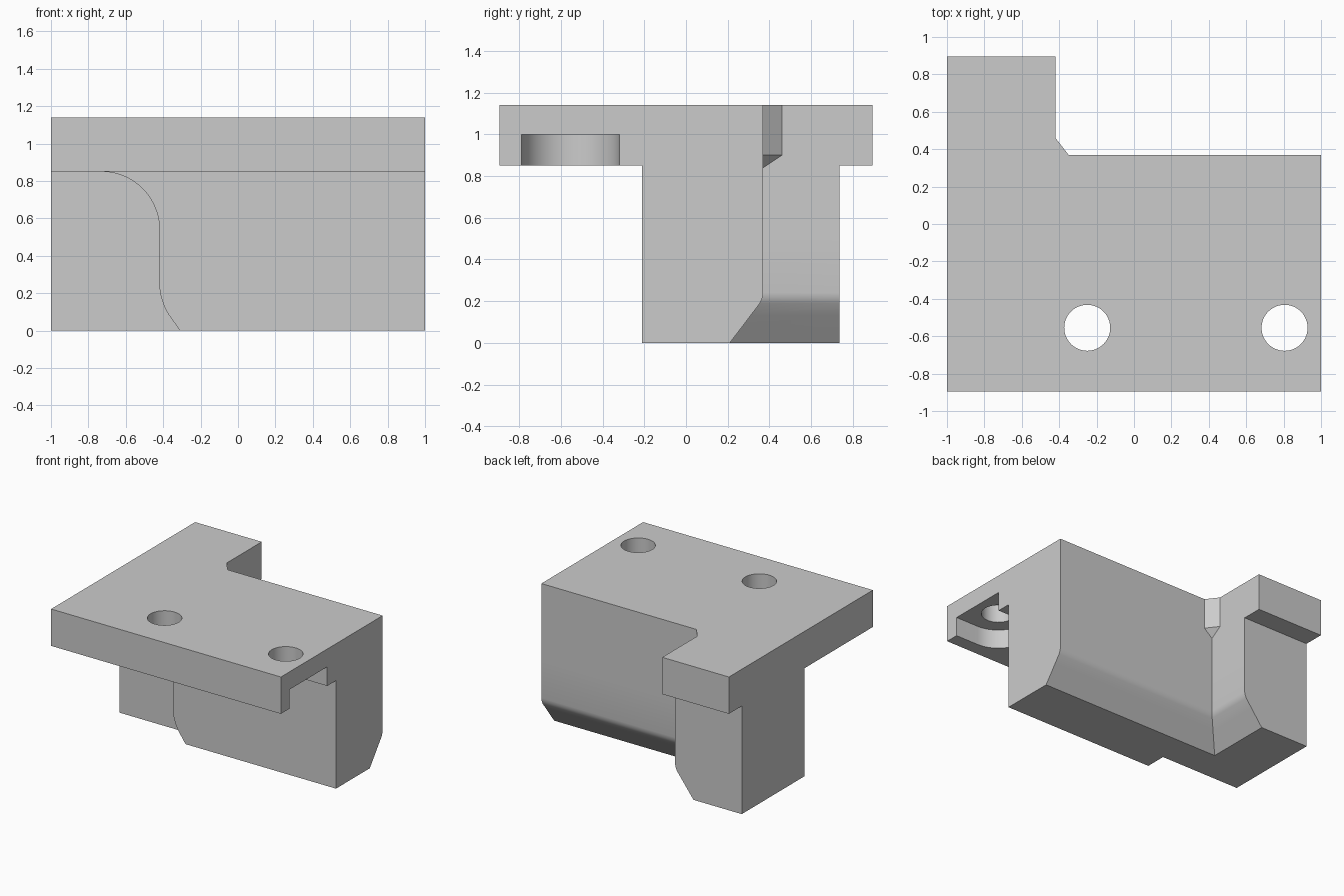
import bpy, bmesh
from math import sin, cos, pi, radians

cube = bpy.data.objects.get("Cube")
if cube:
    bpy.data.objects.remove(cube, do_unlink=True)

grey = bpy.data.materials.new("light grey")
grey.use_nodes = True
colour = (0.6, 0.6, 0.6, 1)
grey.diffuse_color = colour
grey.node_tree.nodes["Principled BSDF"].inputs["Base Color"].default_value = colour


def loft(name, rings):
    """Solid skinned through rings of equal point count, from bottom to top."""
    bm = bmesh.new()
    loops = [[bm.verts.new(p) for p in ring] for ring in rings]
    n = len(loops[0])
    for low, high in zip(loops, loops[1:]):
        for i in range(n):
            j = (i + 1) % n
            bm.faces.new((low[i], low[j], high[j], high[i]))
    bm.faces.new(loops[0][::-1])
    bm.faces.new(loops[-1])
    bmesh.ops.recalc_face_normals(bm, faces=bm.faces)
    mesh = bpy.data.meshes.new(name)
    bm.to_mesh(mesh)
    bm.free()
    obj = bpy.data.objects.new(name, mesh)
    mesh.materials.append(grey)
    bpy.context.collection.objects.link(obj)
    return obj


def prism(name, outline, z0, z1):
    return loft(name, [[(x, y, z) for x, y in outline] for z in (z0, z1)])


def arc(cx, cy, r, a0, a1, n):
    return [(cx + r * cos(a0 + (a1 - a0) * i / n),
             cy + r * sin(a0 + (a1 - a0) * i / n)) for i in range(n + 1)]


def activate(obj):
    bpy.ops.object.select_all(action='DESELECT')
    obj.select_set(True)
    bpy.context.view_layer.objects.active = obj


def cut(obj, cutter):
    cutter.hide_render = True
    activate(obj)
    mod = obj.modifiers.new("cut", 'BOOLEAN')
    mod.operation, mod.solver, mod.object = 'DIFFERENCE', 'EXACT', cutter
    bpy.ops.object.modifier_apply(modifier=mod.name)
    bpy.data.objects.remove(cutter, do_unlink=True)


BACK, INNER, STEP, TOP, UNDER = 0.37, -0.42, -0.045, 1.14, 0.85

# L-shaped top plate
plate = prism("top_plate", [(-1, -0.895), (1, -0.895), (1, BACK), (INNER, BACK),
                            (INNER, 0.895), (-1, 0.895)], UNDER, TOP)

# Screw holes with counterbores; the one near the end opens through the side
HOLE_Y, HOLE_R, BORE_R = -0.555, 0.123, 0.235
for x in (-0.25, 0.805):
    cut(plate, prism("hole_cutter", arc(x, HOLE_Y, HOLE_R, 0, 2 * pi, 48)[:-1], 0.7, 1.3))
    if x > 0:
        bore = arc(x, HOLE_Y, BORE_R, pi / 2, 3 * pi / 2, 32)
        bore += [(1.2, HOLE_Y - BORE_R), (1.2, HOLE_Y + BORE_R)]
    else:
        bore = arc(x, HOLE_Y, BORE_R, 0, 2 * pi, 64)[:-1]
    cut(plate, prism("bore_cutter", bore, 0.7, 1.0))

# Body levels: height, inset of the inner back walls, left end of the front pad
levels = [(0, 0.16, -0.31), (0.09, 0.091, -0.374), (0.13, 0.061, -0.395),
          (0.19, 0.015, -0.414), (0.215, 0.004, -0.418), (0.24, 0, INNER)]
levels += [(z, 0, x) for x, z in arc(-0.73, 0.54, 0.31, 0, pi / 2, 20)]


def body_ring(z, inset, pad):
    b, x = BACK - inset, INNER - inset
    return [(px, py, z) for px, py in (
        (-1, STEP), (pad, STEP), (pad, -0.21), (1, -0.21),
        (1, b), (x, b), (x, 0.735), (-1, 0.735))]


body = loft("lower_body", [body_ring(*level) for level in levels])

# Small corner gusset with a sloping underside
corner = [(INNER, BACK, 0.84), (-0.35, BACK, 0.9), (INNER, 0.46, 0.9)]
gusset = loft("corner_gusset", [corner, [(x, y, TOP) for x, y, z in corner]])

for obj in (plate, body):
    activate(obj)
    bpy.ops.object.shade_smooth_by_angle(angle=radians(25))
